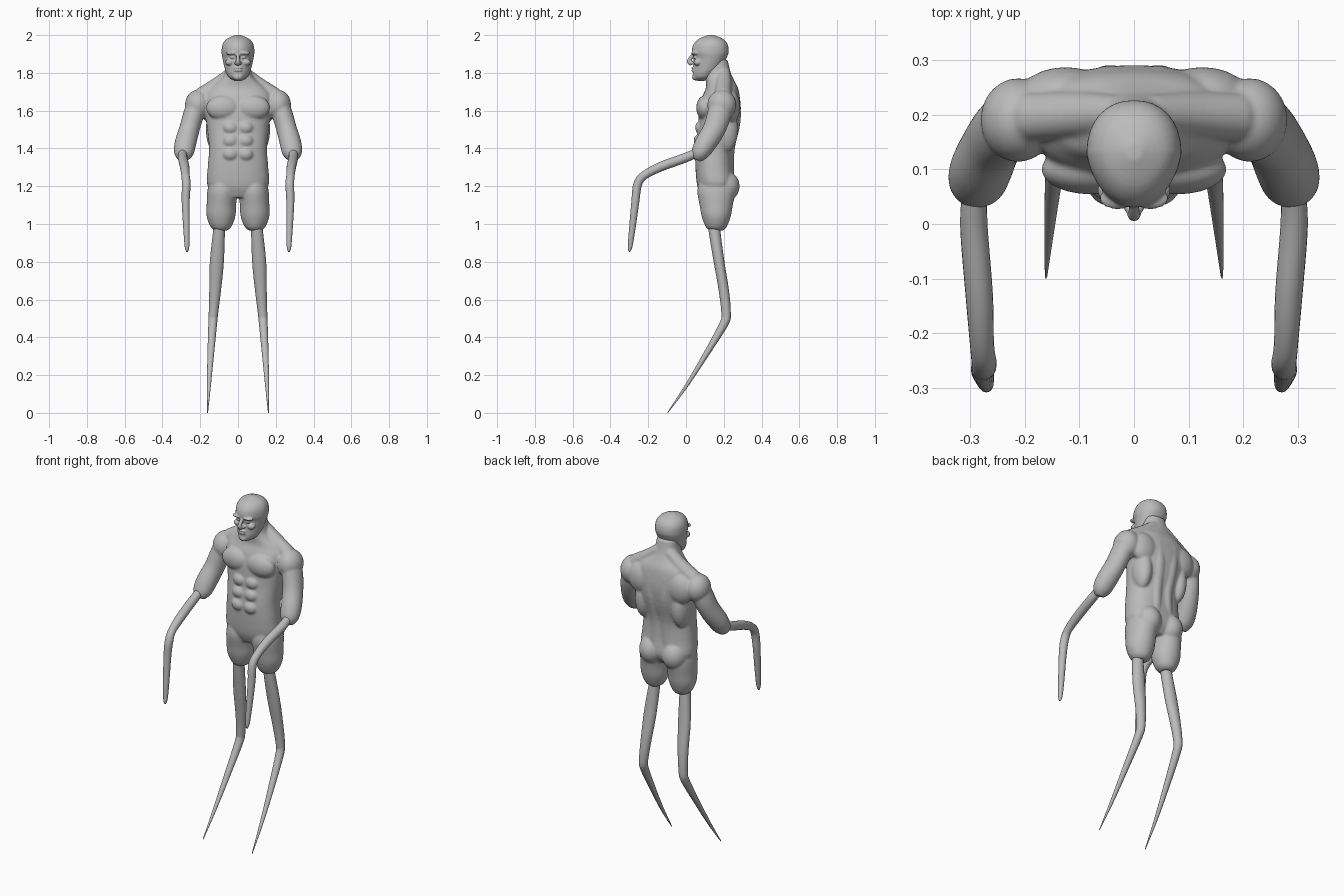
import bpy
import bmesh
from math import sin, cos, pi
from mathutils import Matrix, Vector

default_cube = bpy.data.objects.get("Cube")
if default_cube:
    bpy.data.objects.remove(default_cube, do_unlink=True)

grey = bpy.data.materials.new("plain grey")
grey.use_nodes = True
grey.diffuse_color = (0.5, 0.5, 0.5, 1)
grey.node_tree.nodes["Principled BSDF"].inputs["Base Color"].default_value = grey.diffuse_color


def smooth_path(points, steps):
    """Catmull-Rom interpolation of (x, y, z, radius_a, radius_b) stations."""
    stations = [Vector(p if len(p) == 5 else (*p, p[-1])) for p in points]
    padded = [stations[0]] + stations + [stations[-1]]
    result = []
    for before, start, end, after in zip(padded, padded[1:], padded[2:], padded[3:]):
        for step in range(steps):
            t = step / steps
            bend = (2 * before - 5 * start + 4 * end - after) * t * t
            twist = (3 * start - before - 3 * end + after) * t * t * t
            result.append(start + ((end - before) * t + bend + twist) / 2)
    return result + [stations[-1]]


def loft(bm, points, flat=False, power=2, taper=0, side=1, steps=4, segments=32):
    """Closed skin through elliptical sections, level or square to the path."""
    path = smooth_path(points, steps)
    for station in path:
        station[0] *= side
    rings = []
    for index, station in enumerate(path):
        ahead = path[min(index + 1, len(path) - 1)]
        behind = path[max(index - 1, 0)]
        along = Vector((0, 0, 1))
        if not flat:
            along = Vector((ahead - behind)[:3]).normalized()
        across = Vector((1, 0, 0))
        across = (across - along * across.dot(along)).normalized()
        depth = along.cross(across)
        radius_a, radius_b = max(station[3], 0.001), max(station[4], 0.001)
        ring = []
        for segment in range(segments):
            angle = 2 * pi * segment / segments
            c, s = cos(angle), sin(angle)
            # a higher power squares off the section, taper narrows the front
            a = abs(c) ** (2 / power) * (1 if c > 0 else -1)
            b = abs(s) ** (2 / power) * (1 if s > 0 else -1)
            a *= 1 + taper * min(b, 0)
            centre = Vector(station[:3])
            ring.append(bm.verts.new(centre + across * a * radius_a + depth * b * radius_b))
        rings.append(ring)
    for lower, upper in zip(rings, rings[1:]):
        for i in range(segments):
            j = (i + 1) % segments
            bm.faces.new((lower[i], lower[j], upper[j], upper[i]))
    bm.faces.new(rings[0][::-1])
    bm.faces.new(rings[-1])


def muscle(bm, centre, radii, side=1):
    """Ellipsoid mass that is fused into the skin."""
    x, y, z = centre
    placement = Matrix.LocRotScale(Vector((x * side, y, z)), None, Vector(radii))
    bmesh.ops.create_uvsphere(bm, u_segments=24, v_segments=16, radius=1, matrix=placement)


def finish(bm, name, voxel=None, relax=0):
    """Turn the bmesh into an object, optionally fusing its masses together."""
    bmesh.ops.recalc_face_normals(bm, faces=bm.faces[:])
    mesh = bpy.data.meshes.new(name)
    bm.to_mesh(mesh)
    bm.free()
    mesh.materials.append(grey)
    mesh.shade_smooth()
    part = bpy.data.objects.new(name, mesh)
    bpy.context.collection.objects.link(part)
    if voxel:
        fuse = part.modifiers.new("fuse masses", "REMESH")
        fuse.mode = "VOXEL"
        fuse.voxel_size = voxel
        fuse.use_smooth_shade = True
        soften = part.modifiers.new("soften creases", "SMOOTH")
        soften.factor = 0.5
        soften.iterations = relax
    return part


# Trunk and neck, with level sections from the hips upward
body = bmesh.new()
loft(body, [
    (0, .155, 1.14, .08, .07), (0, .16, 1.2, .16, .1), (0, .15, 1.3, .16, .1),
    (0, .15, 1.4, .153, .1), (0, .17, 1.5, .163, .107), (0, .18, 1.6, .175, .11),
    (0, .185, 1.67, .18, .1), (0, .19, 1.72, .15, .085), (0, .18, 1.76, .1, .075),
    (0, .17, 1.8, .07, .067), (0, .16, 1.87, .06, .06),
], flat=True, power=2.4, segments=48)

for side in (1, -1):
    # Thigh stumps with rounded ends
    loft(body, [
        (.09, .16, .965, .03, .035), (.09, .16, .985, .055, .056),
        (.09, .16, 1.04, .076, .077), (.088, .16, 1.1, .078, .088),
        (.083, .16, 1.17, .08, .1), (.08, .16, 1.23, .07, .09),
    ], flat=True, side=side)
    # Upper arms ending in blunt elbows
    loft(body, [
        (.205, .19, 1.67, .055), (.235, .175, 1.58, .055, .063),
        (.258, .148, 1.5, .054, .06), (.28, .1, 1.42, .057, .056),
        (.287, .07, 1.37, .05, .045), (.287, .055, 1.34, .025),
    ], side=side)
    # Slope from neck to shoulder, and the columns beside the spine
    loft(body, [(.03, .2, 1.8, .035), (.1, .2, 1.74, .042), (.19, .195, 1.68, .045)], side=side)
    loft(body, [
        (.04, .215, 1.26, .04), (.035, .22, 1.4, .038),
        (.042, .245, 1.55, .045), (.05, .245, 1.67, .04),
    ], side=side)
    # Shoulder cap, chest, shoulder blade, flank, buttock
    muscle(body, (.212, .19, 1.63), (.069, .077, .08), side)
    muscle(body, (.08, .1, 1.615), (.09, .046, .065), side)
    muscle(body, (.125, .235, 1.62), (.085, .052, .09), side)
    muscle(body, (.12, .21, 1.5), (.05, .066, .12), side)
    muscle(body, (.075, .2, 1.2), (.073, .084, .085), side)
    # Stomach pads, stacked in rows
    for row in range(3):
        muscle(body, (.04, .08 - row * .008, 1.51 - row * .07), (.042, .032, .036), side)
finish(body, "body", voxel=.006, relax=7)

# Head, narrower toward the face
head = bmesh.new()
loft(head, [
    (0, .08, 1.758, .02, .02), (0, .09, 1.775, .047, .052), (0, .1, 1.8, .062, .064),
    (0, .115, 1.83, .072, .076), (0, .128, 1.88, .083, .087), (0, .128, 1.91, .087, .098),
    (0, .13, 1.95, .082, .091), (0, .132, 1.98, .06, .064), (0, .132, 2, .015, .015),
], flat=True, power=2.2, taper=.2)
# Nose, lips and chin
loft(head, [(0, .04, 1.9, .009), (0, .025, 1.88, .01), (0, .016, 1.86, .012), (0, .03, 1.848, .014)])
for height in (1.826, 1.812):
    muscle(head, (0, .042, height), (.025, .014, .006))
muscle(head, (0, .052, 1.778), (.027, .02, .018))
for side in (1, -1):
    # Brow, eye, cheekbone, nostril
    muscle(head, (.03, .047, 1.904), (.034, .02, .01), side)
    muscle(head, (.03, .05, 1.882), (.014, .012, .007), side)
    muscle(head, (.045, .062, 1.856), (.022, .022, .018), side)
    muscle(head, (.012, .034, 1.852), (.009, .012, .008), side)
finish(head, "head", voxel=.004, relax=3)

# Thin forearms bent at the wrist, and legs bent back at the knee
for side, label in ((1, "left"), (-1, "right")):
    forearm = bmesh.new()
    loft(forearm, [
        (.29, .07, 1.385, .022), (.293, 0, 1.352, .025), (.283, -.13, 1.305, .025),
        (.278, -.22, 1.258, .022), (.274, -.256, 1.21, .023), (.277, -.268, 1.12, .021),
        (.273, -.284, .98, .017), (.27, -.296, .88, .012), (.27, -.3, .853, .004),
    ], side=side, segments=20)
    finish(forearm, label + "_forearm")

    leg = bmesh.new()
    loft(leg, [
        (.098, .15, 1.02, .03), (.1, .15, .97, .031), (.112, .175, .8, .037, .028),
        (.121, .2, .65, .031, .027), (.13, .212, .53, .025), (.134, .2, .47, .023),
        (.145, .1, .3, .017, .015), (.154, 0, .14, .01, .009), (.161, -.098, 0, .002),
    ], side=side, segments=20)
    finish(leg, label + "_leg")
